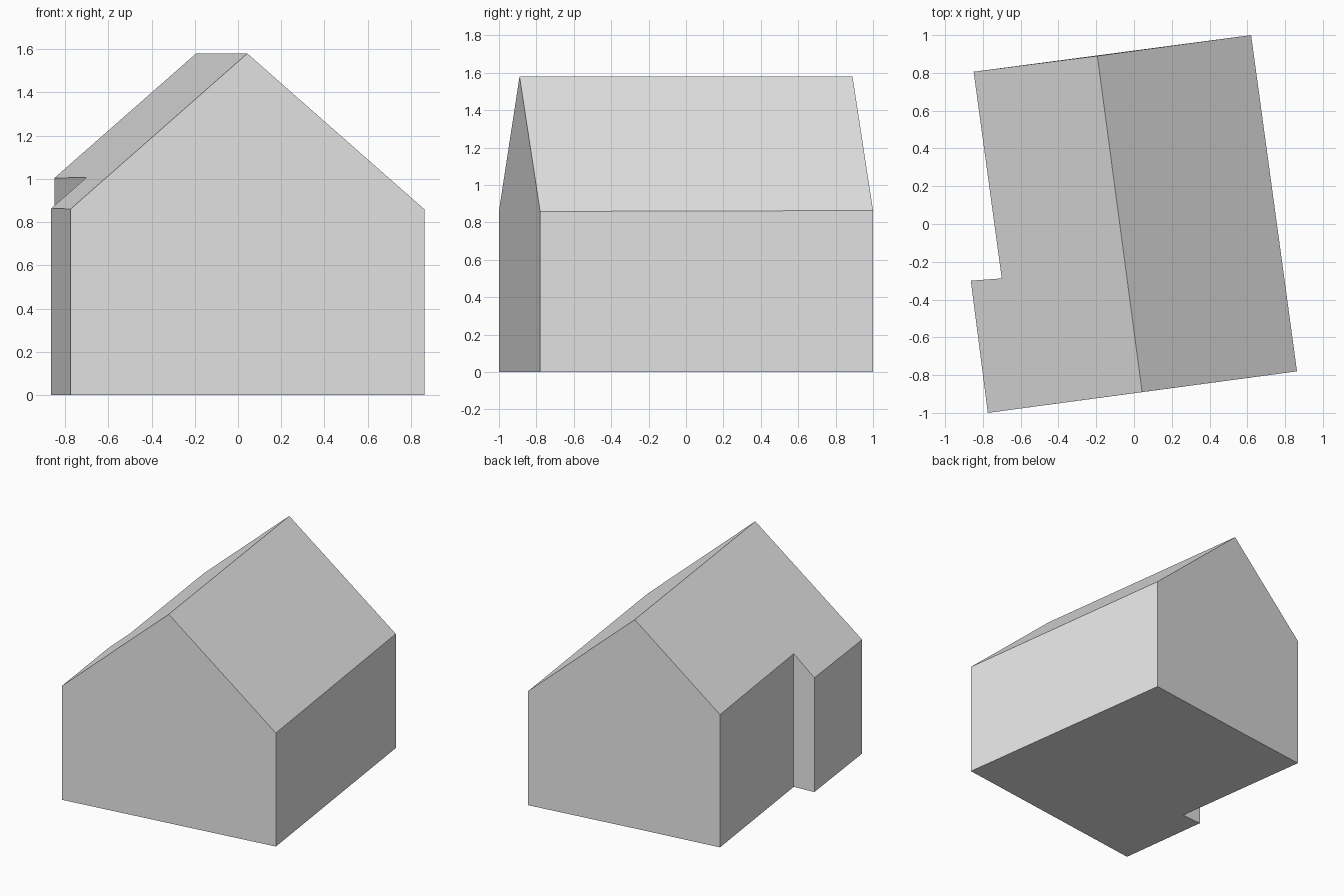
import bpy
import bmesh
from mathutils import Vector

cube = bpy.data.objects.get("Cube")
if cube:
    bpy.data.objects.remove(cube, do_unlink=True)

# Single plain material
grey = bpy.data.materials.new("light_grey")
grey.use_nodes = True
grey.diffuse_color = (0.8, 0.8, 0.8, 1)
grey.node_tree.nodes["Principled BSDF"].inputs["Base Color"].default_value = (0.8, 0.8, 0.8, 1)

RIDGE_HEIGHT = 1.58
PITCH = 0.872  # drop per unit of distance from the ridge

# Footprint, counter-clockwise, with the ridge ends in the gable walls
ridge_front = Vector((0.043, -0.89))
ridge_back = Vector((-0.194, 0.89))
right_side = [Vector((0.863, -0.78)), Vector((0.62, 1.0))]
notched_side = [Vector(p) for p in
                [(-0.849, 0.806), (-0.70, -0.288), (-0.864, -0.30), (-0.774, -1.0)]]
footprint = [ridge_front] + right_side + [ridge_back] + notched_side

along = (ridge_back - ridge_front).normalized()


def roof_height(p):
    """Height of the pitched roof above a plan point."""
    return RIDGE_HEIGHT - PITCH * abs(along.cross(p - ridge_front))


# House body: walls rise from the footprint to the roof planes
bm = bmesh.new()
base = [bm.verts.new((p.x, p.y, 0)) for p in footprint]
top = [bm.verts.new((p.x, p.y, roof_height(p))) for p in footprint]
count = len(footprint)
back = footprint.index(ridge_back)

bm.faces.new(base[::-1])

# Side walls
for i in range(count):
    j = (i + 1) % count
    bm.faces.new((base[i], base[j], top[j], top[i]))

# Two roof slopes meeting at the ridge
bm.faces.new(top[:back + 1])
bm.faces.new(top[back:] + top[:1])

# Join the halves of each gable into one flat face
gable_seams = [e for i in (0, back) for e in base[i].link_edges if top[i] in e.verts]
bmesh.ops.dissolve_edges(bm, edges=gable_seams, use_verts=False)
bmesh.ops.recalc_face_normals(bm, faces=bm.faces)

mesh = bpy.data.meshes.new("house_body")
bm.to_mesh(mesh)
bm.free()
mesh.materials.append(grey)
house = bpy.data.objects.new("house_body", mesh)
bpy.context.collection.objects.link(house)
